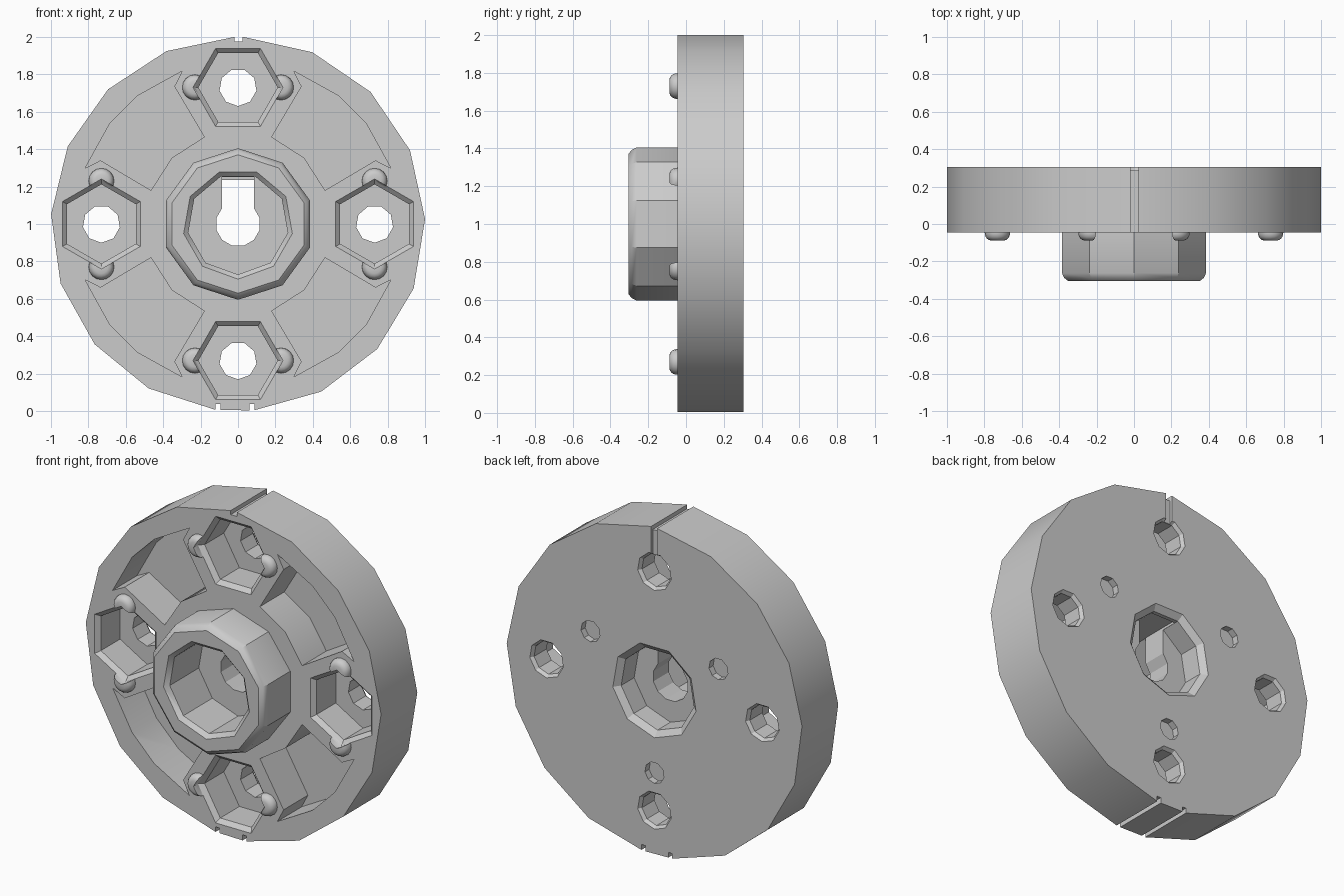
import bpy, bmesh
from math import sin, cos, pi, radians

cube = bpy.data.objects.get("Cube")
if cube:
    bpy.data.objects.remove(cube)

grey = bpy.data.materials.new("plain grey")
grey.use_nodes = True
COLOUR = (0.6, 0.6, 0.6, 1)
grey.diffuse_color = COLOUR
grey.node_tree.nodes["Principled BSDF"].inputs["Base Color"].default_value = COLOUR

FACE, BACK, HUB = -0.045, 0.305, -0.305   # main depths along y


def polar(r, degrees):
    return r * cos(radians(degrees)), r * sin(radians(degrees))


def ngon(n, start):
    return [polar(1, start + 360 * i / n) for i in range(n)]


def loft(name, outline, sections, at=(0, 0)):
    """Stack scaled copies of an xz outline along y and cap both ends."""
    bm = bmesh.new()
    rings = [[bm.verts.new((at[0] + x * s, y, 1 + at[1] + z * s)) for x, z in outline]
             for y, s in sections]
    n = len(outline)
    for a, b in zip(rings, rings[1:]):
        for i in range(n):
            j = (i + 1) % n
            bm.faces.new((a[i], a[j], b[j], b[i]))
    bm.faces.new(rings[0])
    bm.faces.new(rings[-1])
    bmesh.ops.recalc_face_normals(bm, faces=bm.faces)
    mesh = bpy.data.meshes.new(name)
    bm.to_mesh(mesh)
    bm.free()
    mesh.materials.append(grey)
    obj = bpy.data.objects.new(name, mesh)
    bpy.context.collection.objects.link(obj)
    return obj


def box(name, x0, x1, z0, z1, y0, y1):
    return loft(name, [(x0, z0), (x1, z0), (x1, z1), (x0, z1)], [(y0, 1), (y1, 1)])


def cut(obj, cutters):
    """Subtract the cutters, bake the result and remove them."""
    for c in cutters:
        c.hide_render = True
        mod = obj.modifiers.new(c.name, 'BOOLEAN')
        mod.operation = 'DIFFERENCE'
        mod.solver = 'EXACT'
        mod.object = c
    graph = bpy.context.evaluated_depsgraph_get()
    mesh = bpy.data.meshes.new_from_object(obj.evaluated_get(graph))
    obj.modifiers.clear()
    obj.data = mesh
    for c in cutters:
        bpy.data.objects.remove(c)


def smooth(obj, angle):
    bpy.ops.object.select_all(action='DESELECT')
    obj.select_set(True)
    bpy.context.view_layer.objects.active = obj
    bpy.ops.object.shade_smooth_by_angle(angle=radians(angle))


# Faceted disc: two runs of rim corners either side of the notches
rim = [polar(1, -85.3 + 21.7 * i) for i in range(9)] + [polar(1, 91 + 21.5 * i) for i in range(9)]
disc = loft("disc", rim, [(FACE, 1), (BACK, 1)])

# Hub with a rounded front lip
hub = loft("hub", ngon(10, 90),
           [(HUB, 0.37), (-0.288, 0.392), (-0.262, 0.405), (FACE, 0.405)])


def bore():
    return loft("bore_cutter", ngon(9, -90),
                [(HUB - 0.02, 0.315), (HUB + 0.025, 0.27), (0.0, 0.27)])


cut(hub, [bore()])
disc_cuts = [bore()]

# Rear bore and the keyed opening through the web
disc_cuts.append(loft("rear_bore_cutter", ngon(9, -90),
                      [(0.15, 0.25), (BACK - 0.03, 0.25), (BACK + 0.02, 0.31)]))
key = [(-0.085, 0.25), (0.085, 0.25)]
key = [polar(0.12, 135 + 30 * i) for i in range(10)] + key[::-1]
disc_cuts.append(loft("keyhole_cutter", key, [(-0.05, 1), (0.25, 1)]))

# Four deep pockets between the fastener bosses
side = [(0.18, 0.465), (0.34, 0.735)]
pocket = side + [polar(0.87, a) for a in (70, 52, 38, 20)]
pocket += [(z, x) for x, z in reversed(side)] + [polar(0.5, 45)]
for sx in (1, -1):
    for sz in (1, -1):
        disc_cuts.append(loft("pocket_cutter", [(x * sx, z * sz) for x, z in pocket],
                              [(FACE - 0.05, 1), (0.19, 1)]))


# Hexagonal seats, through holes and the retaining bumps beside them
def hex_seat(at, start):
    return loft("seat_cutter", ngon(6, start),
                [(-0.2, 0.24), (FACE, 0.24), (FACE + 0.025, 0.212), (0.165, 0.212)], at)


for k, name in enumerate(("left", "upper", "right", "lower")):
    at = polar(0.73, 90 * k)
    start = 30 if k % 2 == 0 else 0
    disc_cuts.append(hex_seat(at, start))
    disc_cuts.append(loft("hole_cutter", ngon(9, -90),
                          [(0.1, 0.1), (BACK - 0.02, 0.1), (BACK + 0.02, 0.13)], at))
    for s in (1, -1):
        tangent = polar(0.23 * s, 90 * k + 90)
        spot = (at[0] + tangent[0], at[1] + tangent[1])
        dome = [(-0.045 - 0.045 * sin(t * pi / 12), 0.068 * cos(t * pi / 12) ** 0.5)
                for t in range(6)]
        bump = loft(name + "_bump", ngon(16, 0), [(FACE + 0.01, 0.066)] + dome, spot)
        cut(bump, [hex_seat(at, start)])
        smooth(bump, 50)

# Shallow round dimples on the rear
for a in (30, 150, 270):
    disc_cuts.append(loft("dimple_cutter", ngon(9, -90),
                          [(BACK - 0.04, 0.065), (BACK + 0.02, 0.065)], polar(0.5, a)))

# Index notches on the rim and the groove running to the upper hole
disc_cuts += [
    box("upper_notch_cutter", -0.018, 0.024, 0.975, 1.1, -0.2, 0.5),
    box("groove_cutter", -0.018, 0.024, 0.75, 1.1, BACK - 0.018, 0.5),
    box("lower_notch_cutter", -0.12, -0.094, -1.1, -0.962, -0.2, 0.5),
    box("lower_notch_cutter", 0.062, 0.088, -1.1, -0.962, -0.2, 0.5),
]
cut(disc, disc_cuts)
smooth(disc, 25)
smooth(hub, 30)
